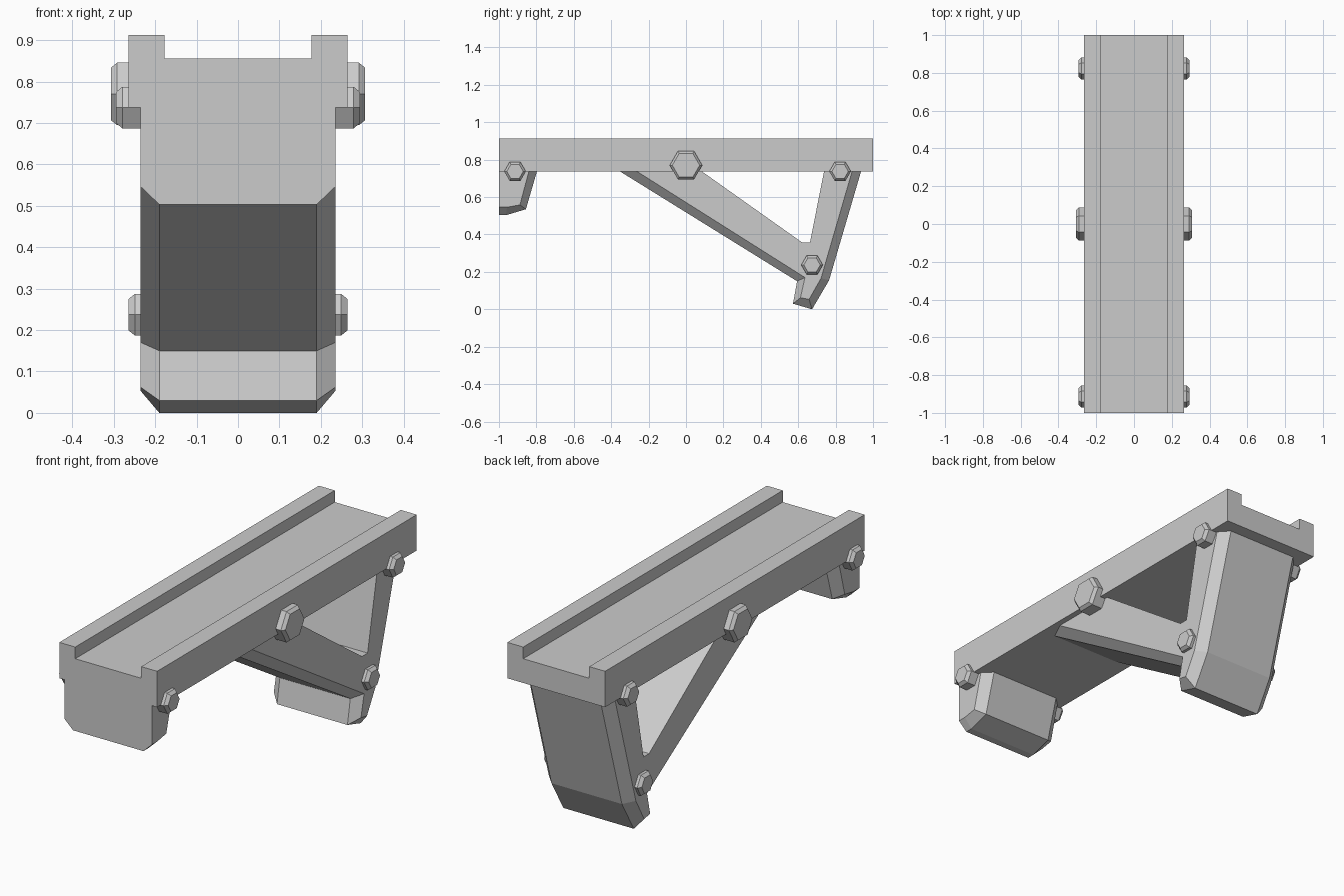
import bpy
import bmesh
from math import cos, sin, pi

cube = bpy.data.objects.get("Cube")
if cube:
    bpy.data.objects.remove(cube, do_unlink=True)

grey = bpy.data.materials.new("plain grey")
grey.use_nodes = True
COLOUR = (0.6, 0.6, 0.6, 1)
grey.diffuse_color = COLOUR
grey.node_tree.nodes["Principled BSDF"].inputs["Base Color"].default_value = COLOUR


def loft(name, sections):
    """Join matching rings of points into one closed, flat-shaded solid."""
    bm = bmesh.new()
    rings = [[bm.verts.new(p) for p in ring] for ring in sections]
    for a, b in zip(rings, rings[1:]):
        for i in range(len(a)):
            j = (i + 1) % len(a)
            bm.faces.new((a[i], a[j], b[j], b[i]))
    bm.faces.new(rings[0])
    bm.faces.new(rings[-1])
    bmesh.ops.recalc_face_normals(bm, faces=bm.faces)
    mesh = bpy.data.meshes.new(name)
    bm.to_mesh(mesh)
    bm.free()
    mesh.materials.append(grey)
    obj = bpy.data.objects.new(name, mesh)
    bpy.context.collection.objects.link(obj)
    return obj


def across(x, outline):
    return [(x, y, z) for y, z in outline]


def chamfered_block(name, core, side):
    """Side profile across the width, easing to a smaller one at both ends."""
    loft(name, [across(-HALF, side), across(-FLAT, core),
                across(FLAT, core), across(HALF, side)])


HALF, FLAT = 0.235, 0.19
RAIL_X, BASE, FLOOR, TOP = 0.264, 0.737, 0.855, 0.912

# Channelled rail
half = [(RAIL_X, BASE), (RAIL_X, TOP), (0.178, TOP), (0.178, FLOOR)]
profile = half + [(-x, z) for x, z in reversed(half)]
loft("rail", [[(x, y, z) for x, z in profile] for y in (-1, 1)])

# Front hand stop
chamfered_block(
    "front_stop",
    [(-1, BASE), (-1, 0.503), (-0.963, 0.503), (-0.856, 0.535), (-0.797, BASE)],
    [(-1, BASE), (-1, 0.546), (-0.957, 0.546), (-0.888, 0.558), (-0.84, BASE)])

# Rear angled grip with an open triangular window
window = [(0.738, BASE), (0.663, 0.358), (0.62, 0.358), (0.085, BASE)]
chamfered_block(
    "angled_grip",
    [(-0.353, BASE), (0.594, 0.15), (0.572, 0.03), (0.674, 0),
     (0.765, 0.155), (0.936, BASE)] + window,
    [(-0.262, BASE), (0.636, 0.17), (0.612, 0.062), (0.658, 0.053),
     (0.722, 0.166), (0.888, BASE)] + window)


# Hexagonal bolt heads with a chamfered rim
def bolt(name, y, z, radius, end):
    def ring(x, r):
        return [(x, y + r * cos(i * pi / 3), z + r * sin(i * pi / 3))
                for i in range(6)]
    for side, sign in (("left", 1), ("right", -1)):
        loft(f"{name}_{side}", [ring(sign * (HALF - 0.005), radius),
                                ring(sign * (end - 0.015), radius),
                                ring(sign * end, radius - 0.014)])


bolt("main_bolt", 0, 0.77, 0.087, 0.307)
bolt("front_bolt", -0.914, BASE, 0.058, 0.294)
bolt("rear_bolt", 0.824, BASE, 0.058, 0.294)
bolt("grip_bolt", 0.674, 0.237, 0.058, 0.264)
